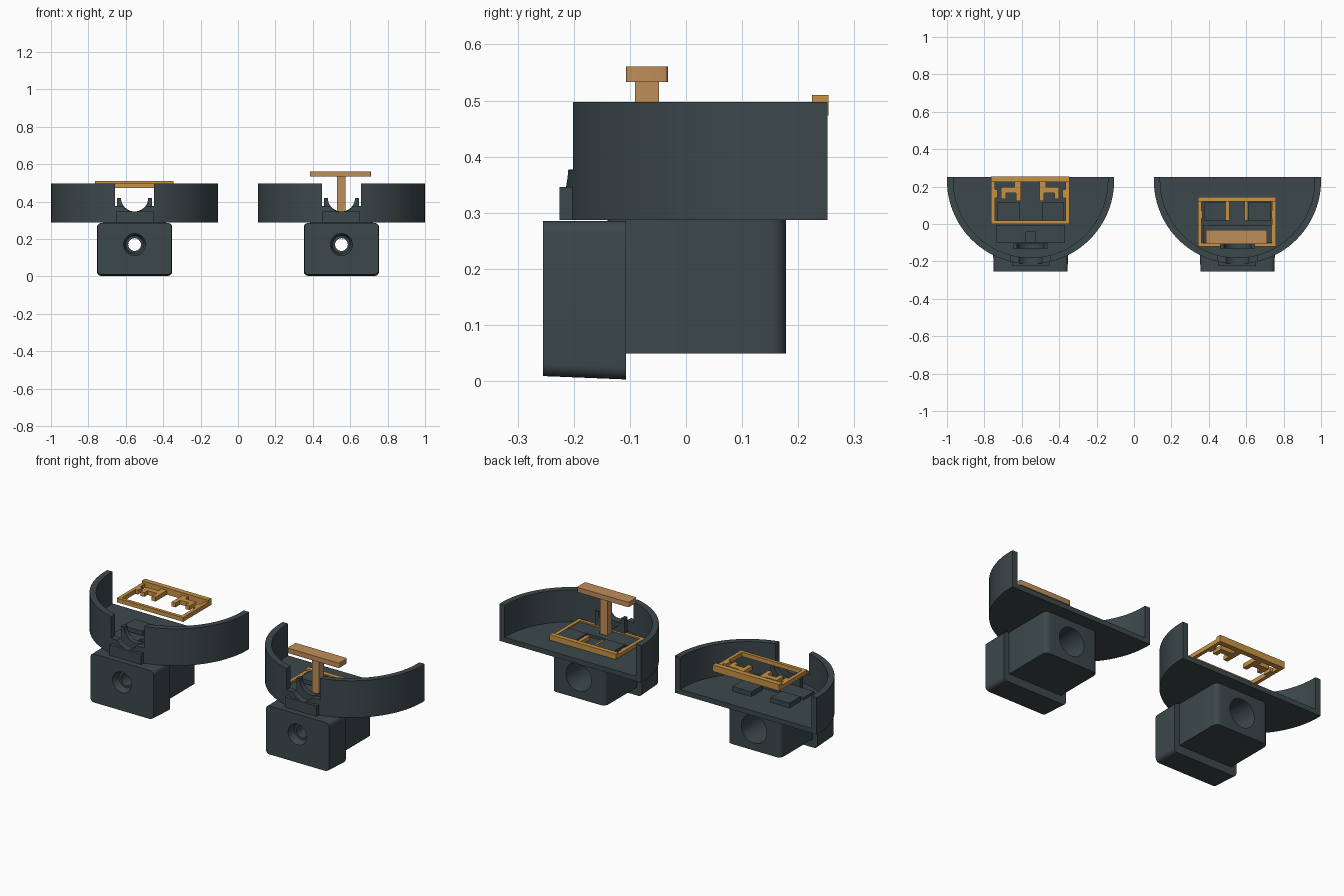
import bpy, bmesh, math
from mathutils import Vector

if "Cube" in bpy.data.objects:
    bpy.data.objects.remove(bpy.data.objects["Cube"])


def material(name, rgb):
    m = bpy.data.materials.new(name)
    m.diffuse_color = (*rgb, 1)
    m.use_nodes = True
    m.node_tree.nodes["Principled BSDF"].inputs["Base Color"].default_value = m.diffuse_color
    return m


DARK = material("dark slate", (0.046, 0.064, 0.071))
AMBER = material("amber", (0.58, 0.29, 0.06))
TAN = material("tan", (0.52, 0.27, 0.10))


def prism(name, pts, a, b, axis="z", mat=DARK):
    """Extrude a 2D outline between a and b along z (outline xy) or y (outline xz)."""
    bm = bmesh.new()
    place = (lambda p, t: (p[0], p[1], t)) if axis == "z" else (lambda p, t: (p[0], t, p[1]))
    lo = [bm.verts.new(place(p, a)) for p in pts]
    hi = [bm.verts.new(place(p, b)) for p in pts]
    bm.faces.new(lo)
    bm.faces.new(hi)
    n = len(pts)
    for i in range(n):
        bm.faces.new((lo[i], lo[(i + 1) % n], hi[(i + 1) % n], hi[i]))
    bmesh.ops.recalc_face_normals(bm, faces=bm.faces)
    me = bpy.data.meshes.new(name)
    bm.to_mesh(me)
    bm.free()
    me.materials.append(mat)
    ob = bpy.data.objects.new(name, me)
    bpy.context.collection.objects.link(ob)
    return ob


def rect(x0, x1, y0, y1):
    return [(x0, y0), (x1, y0), (x1, y1), (x0, y1)]


def box(name, x0, x1, y0, y1, z0, z1, mat=DARK):
    return prism(name, rect(x0, x1, y0, y1), z0, z1, "z", mat)


def rounded(x0, x1, y0, y1, r, seg=5):
    pts = []
    for cx, cy, s in ((x1 - r, y1 - r, 0), (x0 + r, y1 - r, 90), (x0 + r, y0 + r, 180), (x1 - r, y0 + r, 270)):
        for i in range(seg + 1):
            t = math.radians(s + 90 * i / seg)
            pts.append((cx + r * math.cos(t), cy + r * math.sin(t)))
    return pts


def arc(cx, cy, r, a, b, n):
    return [(cx + r * math.cos(math.radians(a + (b - a) * i / n)),
             cy + r * math.sin(math.radians(a + (b - a) * i / n))) for i in range(n + 1)]


def circle(cx, cy, r, n=32):
    return arc(cx, cy, r, 0, 360, n)[:-1]


def cut(ob, *cutters):
    for c in cutters:
        m = ob.modifiers.new("cut", "BOOLEAN")
        m.operation, m.solver, m.object = "DIFFERENCE", "EXACT", c
    me = bpy.data.meshes.new_from_object(ob.evaluated_get(bpy.context.evaluated_depsgraph_get()))
    ob.modifiers.clear()
    ob.data = me
    for c in cutters:
        bpy.data.objects.remove(c)


def smooth(ob):
    bpy.ops.object.select_all(action="DESELECT")
    ob.select_set(True)
    bpy.context.view_layer.objects.active = ob
    bpy.ops.object.shade_smooth_by_angle(angle=math.radians(30))


def join(name, parts):
    bpy.ops.object.select_all(action="DESELECT")
    for p in parts:
        p.select_set(True)
    bpy.context.view_layer.objects.active = parts[0]
    bpy.ops.object.join()
    parts[0].name = name
    return parts[0]


def half_round(cx, r, yc, back):
    return [(cx - r, back)] + arc(cx, yc, r, 180, 360, 48) + [(cx + r, back)]


BACK, YC, R, FLOOR = 0.252, 0.233, 0.447, 0.315


def dock(cx, side):
    # half-round tray with an open back and a front notch
    tray = prism(side + "_tray", half_round(cx, R, YC, BACK), 0.287, 0.497)
    inner = prism("cutter", half_round(cx, R - 0.034, YC, 0.4), FLOOR, 0.6)
    notch_outline = ([(cx - 0.105, 0.6), (cx - 0.105, 0.375), (cx - 0.078, 0.375)]
                     + arc(cx, 0.42, 0.075, 215, 325, 14)
                     + [(cx + 0.078, 0.375), (cx + 0.105, 0.375), (cx + 0.105, 0.6)])
    cut(tray, inner)
    cut(tray, prism("cutter", notch_outline, -0.4, 0.0, "y"))
    smooth(tray)

    # flat panel below the notch
    box(side + "_notch_panel", cx - 0.1, cx + 0.1, -0.225, -0.19, 0.287, 0.346)

    # clip with a rounded cradle behind the notch
    cradle = ([(cx - 0.093, FLOOR - 0.01), (cx + 0.093, FLOOR - 0.01), (cx + 0.093, 0.42)]
              + arc(cx, 0.42, 0.073, 360, 180, 20) + [(cx - 0.093, 0.42)])
    smooth(prism(side + "_clip", cradle, -0.132, -0.103, "y"))

    # raised plinth with a square socket, and two pads
    plinth = box(side + "_plinth", cx - 0.185, cx + 0.185, -0.1, -0.005, FLOOR - 0.01, 0.33)
    cut(plinth, box("cutter", cx - 0.027, cx + 0.027, -0.095, -0.042, FLOOR + 0.001, 0.4))
    for s in (-1, 1):
        c = cx + s * 0.12
        box(side + "_pad", c - 0.06, c + 0.06, 0.015, 0.115, FLOOR - 0.005, 0.342)

    # front mounting block with countersunk hole
    block = prism(side + "_front_block", rounded(cx - 0.201, cx + 0.201, 0.003, 0.285, 0.022), -0.255, -0.107, "y")
    for v in block.data.vertices:      # slight taper toward the front face
        if v.co.y < -0.2:
            v.co.x = cx + (v.co.x - cx) * 0.985
            if v.co.z < 0.1:
                v.co.z += 0.006
    cut(block, prism("cutter", circle(cx, 0.17, 0.034), -0.3, 0.0, "y"))
    sink = prism("cutter", circle(cx, 0.17, 0.065), -0.275, -0.215, "y")
    for v in sink.data.vertices:
        if v.co.y > -0.22:
            v.co.x = cx + (v.co.x - cx) * 0.72
            v.co.z = 0.17 + (v.co.z - 0.17) * 0.72
    cut(block, sink)
    smooth(block)

    # rear housing with wide bore
    rear = prism(side + "_rear_housing", rounded(cx - 0.168, cx + 0.168, -0.14, 0.178, 0.028), 0.049, 0.29)
    cut(rear, prism("cutter", circle(cx, 0.17, 0.08), -0.1, 0.3, "y"),)
    cut(rear, prism("cutter", circle(cx, 0.17, 0.034), -0.3, 0.0, "y"))
    smooth(rear)


def frame(name, cx, y0, z0):
    """Rectangular frame with a raised rear lip and two hooked tabs."""
    w, d, t = 0.209, 0.254, 0.024
    b = lambda x0, x1, a, c, h0=0.0, h1=t: box("bar", cx + x0, cx + x1, y0 + a, y0 + c, z0 + h0, z0 + h1, AMBER)
    parts = [b(-w, w, 0, 0.018), b(-w, w, d - 0.029, d, 0, t + 0.013)]
    for s in (-1, 1):
        m = lambda u, v, a, c, h0=0.0, h1=t: b(min(s * u, s * v), max(s * u, s * v), a, c, h0, h1)
        parts += [m(w - 0.02, w, 0.018, d - 0.029),
                  m(0.05, 0.085, 0.165, d - 0.029),      # stem
                  m(0.05, 0.155, 0.165, 0.197),          # crossbar
                  m(0.05, 0.075, 0.122, 0.165),          # prongs
                  m(0.13, 0.155, 0.135, 0.165),
                  m(w - 0.035, w - 0.02, 0.14, 0.185)]   # side nub
    return join(name, parts)


def seated_frame(cx, y0, z0):
    """Frame pressed down around the pads."""
    w, d = 0.209, 0.265
    b = lambda x0, x1, a, c, h: box("bar", cx + x0, cx + x1, y0 + a, y0 + c, z0, z0 + h, AMBER)
    parts = [b(-w, w, 0, 0.018, 0.024), b(-w, w, d - 0.026, d, 0.034)]
    for s in (-1, 1):
        m = lambda u, v, a, c, h=0.024: b(min(s * u, s * v), max(s * u, s * v), a, c, h)
        parts += [m(w - 0.02, w, 0.018, d - 0.026),
                  m(0.04, 0.06, 0.14, d - 0.026),
                  m(0.185, w - 0.02, 0.15, 0.19)]
    return join("seated_frame", parts)


dock(-0.553, "left")
dock(0.553, "right")
frame("lifted_frame", -0.555, 0.0, 0.473)
seated_frame(0.55, -0.12, 0.312)

# T-shaped handle standing in the right socket
stem = box("stem", 0.529, 0.575, -0.091, -0.048, 0.316, 0.534, TAN)
bar = prism("bar", rounded(0.385, 0.711, -0.107, -0.032, 0.008, 3), 0.533, 0.561, "z", TAN)
smooth(join("t_handle", [stem, bar]))
